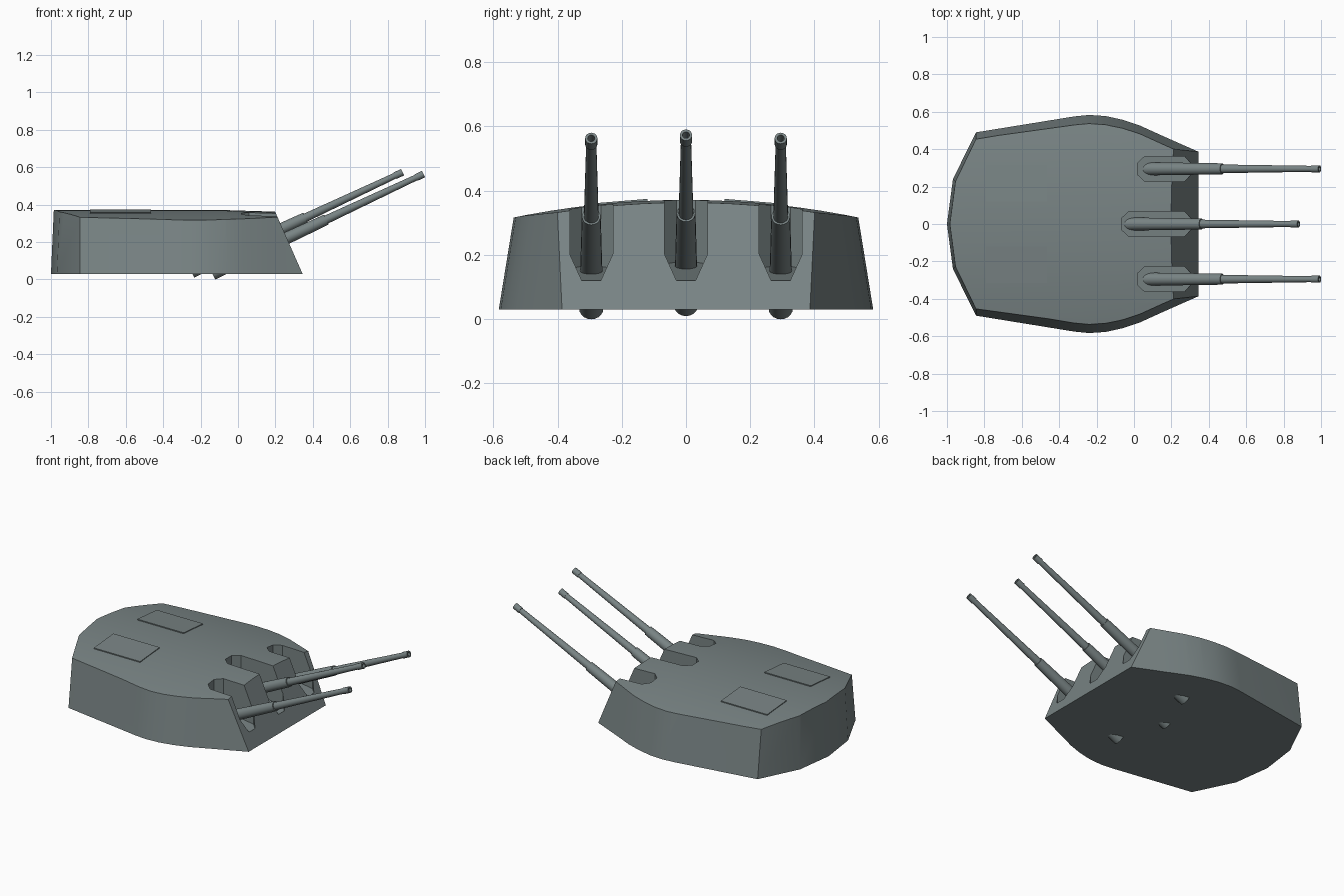
import bpy, bmesh, math
from mathutils import Vector, Matrix

if "Cube" in bpy.data.objects:
    bpy.data.objects.remove(bpy.data.objects["Cube"])

paint = bpy.data.materials.new("grey green paint")
paint.diffuse_color = (0.19, 0.23, 0.232, 1)
paint.use_nodes = True
paint.node_tree.nodes["Principled BSDF"].inputs["Base Color"].default_value = paint.diffuse_color


def finish(bm, name, angle=None):
    bmesh.ops.recalc_face_normals(bm, faces=bm.faces)
    mesh = bpy.data.meshes.new(name)
    bm.to_mesh(mesh)
    bm.free()
    mesh.materials.append(paint)
    ob = bpy.data.objects.new(name, mesh)
    bpy.context.collection.objects.link(ob)
    if angle:
        smooth(ob, angle)
    return ob


def smooth(ob, angle):
    bpy.ops.object.select_all(action='DESELECT')
    ob.select_set(True)
    bpy.context.view_layer.objects.active = ob
    bpy.ops.object.shade_smooth_by_angle(angle=math.radians(angle))


def loft(rings, name, angle=None):
    """Closed solid through rings of equal point count."""
    bm = bmesh.new()
    vs = [[bm.verts.new(p) for p in r] for r in rings]
    n = len(vs[0])
    for a, b in zip(vs, vs[1:]):
        for i in range(n):
            bm.faces.new((a[i], a[(i + 1) % n], b[(i + 1) % n], b[i]))
    bm.faces.new(vs[0])
    bm.faces.new(vs[-1])
    return finish(bm, name, angle)


def boolean(ob, cutter, operation):
    mod = ob.modifiers.new("cut", 'BOOLEAN')
    mod.operation, mod.object, mod.solver = operation, cutter, 'EXACT'
    bpy.context.view_layer.objects.active = ob
    bpy.ops.object.modifier_apply(modifier=mod.name)
    bpy.data.objects.remove(cutter, do_unlink=True)


def crown(y):
    return 0.371 - 0.19 * y * y


# armoured house: half outlines at floor (z 0.03) and roof edge (z 0.32)
low = [(.345, .386), (.16, .468), (.03, .527), (-.06, .557), (-.15, .577), (-.24, .583),
       (-.32, .575), (-.845, .49), (-.968, .24), (-1, 0)]
high = [(.217, .40), (.16, .425), (.03, .483), (-.06, .512), (-.15, .530), (-.24, .536),
        (-.32, .529), (-.845, .455), (-.956, .23), (-.987, 0)]


def mirrored(half):
    return half + [(x, -y) for x, y in reversed(half[:-1])]


f = (0.42 - 0.03) / 0.29
bottom, edge = mirrored(low), mirrored(high)
house = loft([[(x, y, .03) for x, y in bottom],
              [(a + (c - a) * f, b + (d - b) * f, .42)
               for (a, b), (c, d) in zip(bottom, edge)]], "turret_house")

# crowned roof, dropping slightly towards the front
ys = [-.7 + 1.4 * i / 20 for i in range(21)]
stations = [(-1.2, 0), (-.07, 0), (.5, -.017)]
roof = loft([[(x, y, crown(y) + dz) for y in ys] + [(x, .7, -.2), (x, -.7, -.2)]
             for x, dz in stations], "roof_cutter")
boolean(house, roof, 'INTERSECT')

# gun slots: chamfered pockets with a sloping floor
guns = [(-.295, 0), (0, 1), (.295, 0)]
for y, mid in guns:
    x0, x1, w = .018 - .085 * mid, .305, .067
    plan = [(x0, -.03), (x0 + .04, -w), (x1 - .036, -w), (x1, -.03),
            (x1, .03), (x1 - .036, w), (x0 + .04, w), (x0, .03)]
    slot = loft([[(px, y + py, .118 + (x1 - px) * .16) for px, py in plan],
                 [(px, y + py, .6) for px, py in plan]], "slot_cutter")
    boolean(house, slot, 'DIFFERENCE')
smooth(house, 22)

# gun barrels: stepped lathe, distance from muzzle and radius
profile = [(.06, .011), (0, .011), (0, .019), (.045, .019), (.045, .016),
           (.574, .023), (.574, .029), (.61, .03), (1.248, .038)]
pitch = math.radians(25.1)
back = Vector((-math.cos(pitch), 0, -math.sin(pitch)))
up = Vector((-math.sin(pitch), 0, math.cos(pitch)))
side = Vector((0, 1, 0))
SIDES = 20
for i, (y, mid) in enumerate(guns):
    tip = Vector((.992 - .112 * mid, y, .563 + .010 * mid))
    rings = [[tip + back * t + r * (up * math.cos(k * math.tau / SIDES)
                                    + side * math.sin(k * math.tau / SIDES))
              for k in range(SIDES)] for t, r in profile]
    loft(rings, "gun_barrel_%d" % (i + 1), 35)

# roof hatches: thin plates lying on the crowned roof
for s in (-1, 1):
    rect = [(-.79, .12), (-.465, .12), (-.465, .315), (-.79, .315)]
    loft([[(x, s * y, crown(y) + dz) for x, y in rect] for dz in (-.004, .006)],
         "roof_hatch_" + ("right" if s < 0 else "left"))
